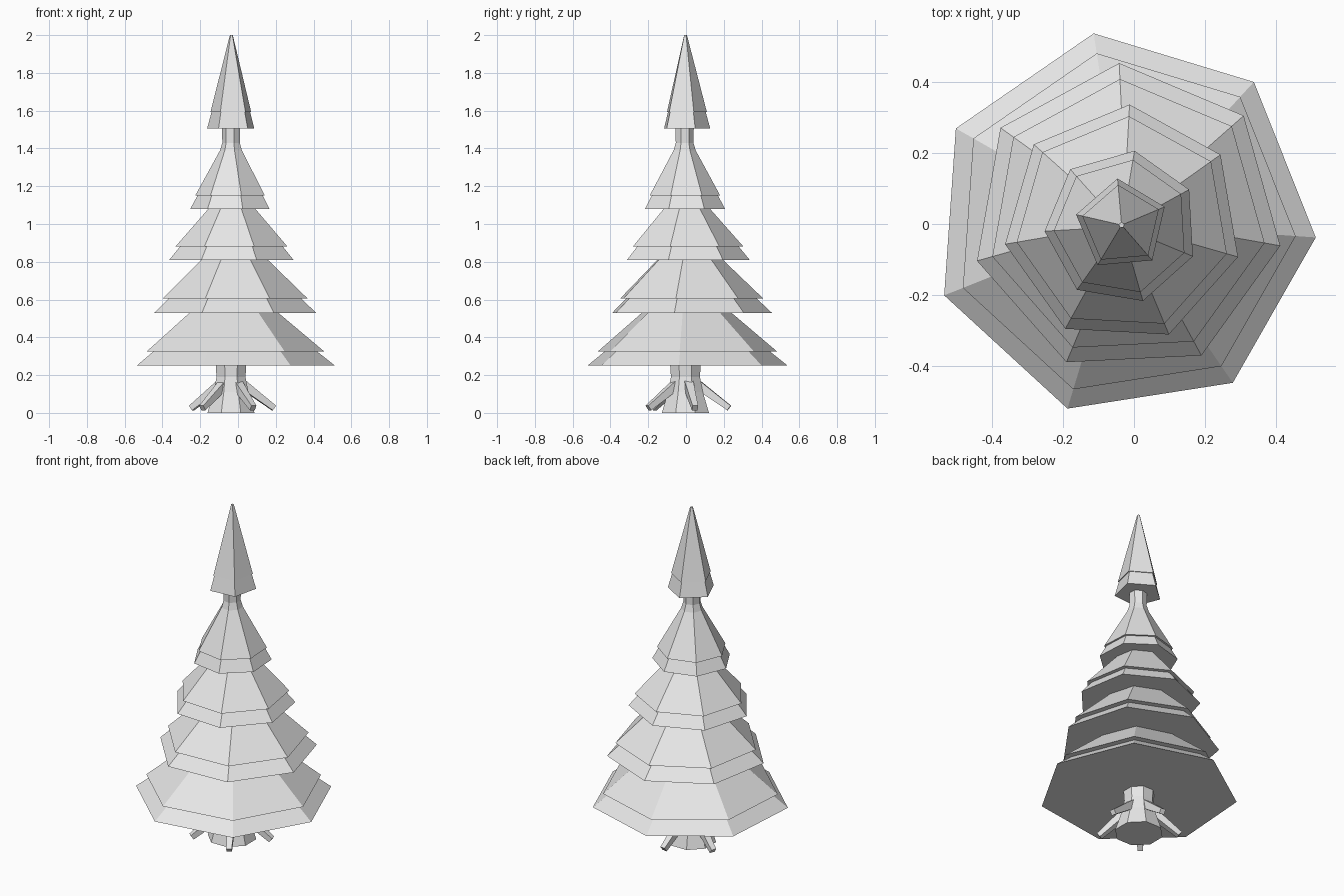
import bpy, bmesh, math
from mathutils import Vector

if "Cube" in bpy.data.objects:
    bpy.data.objects.remove(bpy.data.objects["Cube"])

mat = bpy.data.materials.new("light grey")
mat.diffuse_color = (0.8, 0.8, 0.8, 1)
mat.use_nodes = True
mat.node_tree.nodes["Principled BSDF"].inputs["Base Color"].default_value = mat.diffuse_color


def finish(name, bm):
    bmesh.ops.recalc_face_normals(bm, faces=bm.faces)
    me = bpy.data.meshes.new(name)
    bm.to_mesh(me)
    bm.free()
    me.materials.append(mat)
    ob = bpy.data.objects.new(name, me)
    bpy.context.collection.objects.link(ob)
    return ob


def lathe(name, sides, phase, centre, profile):
    """Faceted solid from (radius, z) rings, capped at both ends."""
    bm = bmesh.new()
    rings = []
    for r, z in profile:
        angles = [math.radians(phase) + math.tau * i / sides for i in range(sides)]
        rings.append([bm.verts.new((centre[0] + r * math.cos(a),
                                    centre[1] + r * math.sin(a), z)) for a in angles])
    for low, high in zip(rings, rings[1:]):
        for i in range(sides):
            j = (i + 1) % sides
            bm.faces.new((low[i], low[j], high[j], high[i]))
    bm.faces.new(rings[0][::-1])
    bm.faces.new(rings[-1])
    return finish(name, bm)


# Branch tiers: a lower skirt, a small overhang, then the main slope
tiers = [
    ("bottom_branches", 7, -4, (-0.03, 0.0),
     [(0.545, 0.25), (0.45, 0.325), (0.488, 0.325), (0.22, 0.55)]),
    ("lower_branches", 7, -10, (-0.02, 0.015),
     [(0.44, 0.53), (0.36, 0.605), (0.395, 0.605), (0.16, 0.83)]),
    ("middle_branches", 7, -16, (-0.031, 0.0),
     [(0.338, 0.81), (0.28, 0.88), (0.305, 0.88), (0.11, 1.10)]),
    ("upper_branches", 7, -22.5, (-0.035, -0.008),
     [(0.218, 1.08), (0.18, 1.15), (0.192, 1.15), (0.06, 1.39), (0.048, 1.43), (0.05, 1.51)]),
    ("top_branches", 5, 23, (-0.035, -0.003),
     [(0.132, 1.505), (0.108, 1.592), (0.114, 1.592), (0.008, 2.0)]),
]
for tier in tiers:
    lathe(*tier)

# Trunk, flared at the foot
lathe("trunk", 8, 22.5, (-0.037, -0.003),
      [(0.135, 0.0), (0.1, 0.11), (0.083, 0.19), (0.088, 0.26)])


# Roots: tapered square struts leaning out from the trunk
def root(name, angle):
    out = Vector((math.cos(angle), math.sin(angle), 0))
    side = Vector((-out.y, out.x, 0))
    base = Vector((-0.035, 0, 0))
    start = base + out * 0.055 + Vector((0, 0, 0.155))
    end = base + out * 0.23 + Vector((0, 0, 0.026))
    up = (end - start).normalized().cross(side)
    bm = bmesh.new()
    ends = [[bm.verts.new(p + side * s * w + up * u * w)
             for s, u in ((-1, -1), (1, -1), (1, 1), (-1, 1))]
            for p, w in ((start, 0.024), (end, 0.015))]
    for i in range(4):
        j = (i + 1) % 4
        bm.faces.new((ends[0][i], ends[0][j], ends[1][j], ends[1][i]))
    bm.faces.new(ends[0])
    bm.faces.new(ends[1])
    finish(name, bm)


for i in range(5):
    root(f"root_{i + 1}", math.radians(12 + 72 * i))
